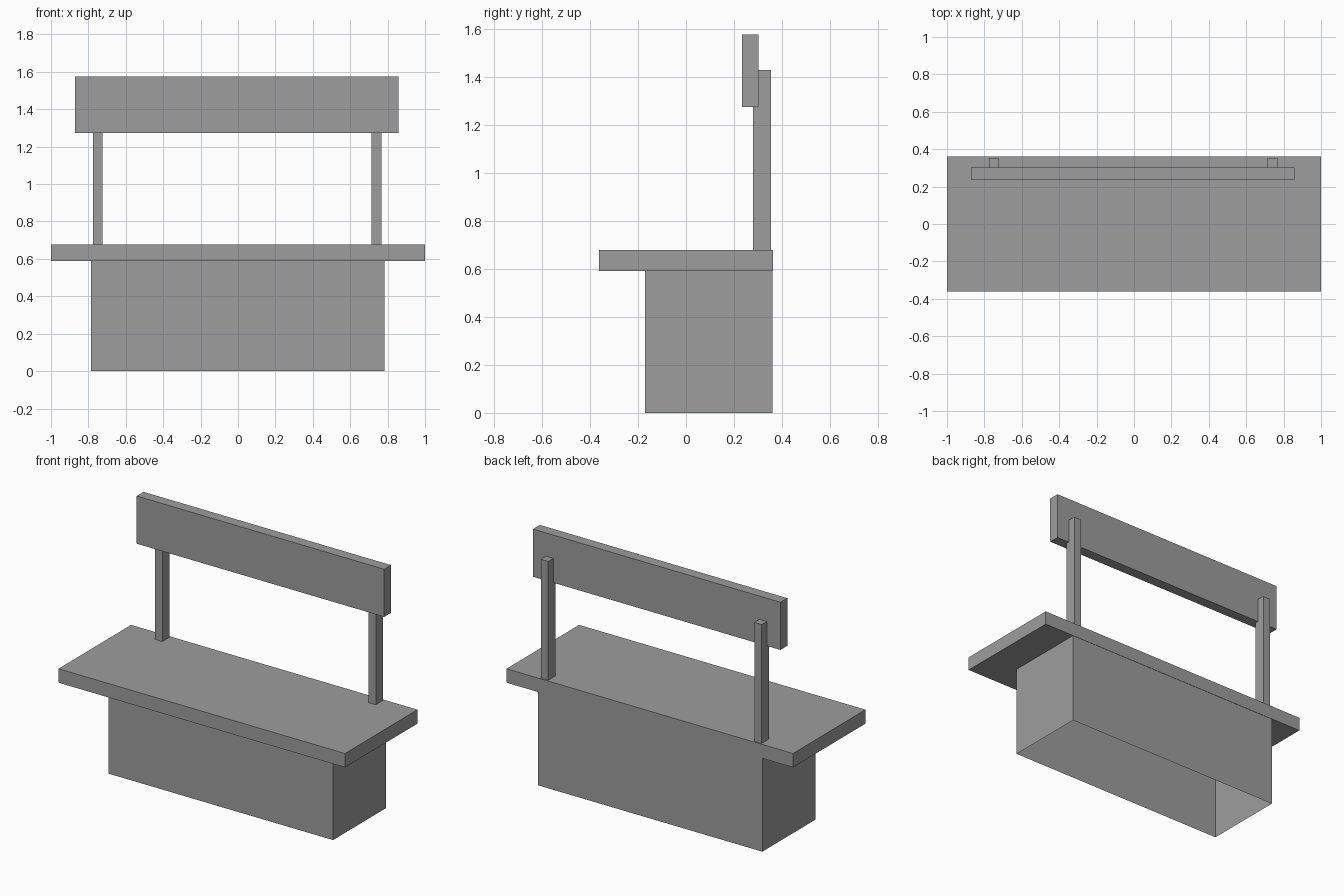
import bpy
import bmesh
from mathutils import Vector

default_cube = bpy.data.objects.get("Cube")
if default_cube:
    bpy.data.objects.remove(default_cube, do_unlink=True)

# Single plain grey for the whole stand
grey = bpy.data.materials.new("plain_grey")
grey.use_nodes = True
colour = (0.34, 0.34, 0.34, 1)
grey.diffuse_color = colour
for node in grey.node_tree.nodes:
    if node.type == 'BSDF_PRINCIPLED':
        node.inputs["Base Color"].default_value = colour


def box(name, low, high, open_faces=()):
    """Box between two corners; faces pointing along open_faces are left out."""
    low, high = Vector(low), Vector(high)
    centre, size = (low + high) / 2, high - low
    bm = bmesh.new()
    bmesh.ops.create_cube(bm, size=1)
    bmesh.ops.scale(bm, vec=size, verts=bm.verts)
    bm.normal_update()
    removed = [f for f in bm.faces
               if any(f.normal.dot(Vector(d)) > 0.9 for d in open_faces)]
    bmesh.ops.delete(bm, geom=removed, context='FACES')
    mesh = bpy.data.meshes.new(name)
    bm.to_mesh(mesh)
    bm.free()
    mesh.materials.append(grey)
    obj = bpy.data.objects.new(name, mesh)
    obj.location = centre
    bpy.context.collection.objects.link(obj)
    return obj


counter_bottom, counter_top = 0.59, 0.678

# Hollow base, open underneath and closed above by the counter
box("base", (-0.785, -0.17, 0), (0.783, 0.36, counter_bottom),
    open_faces=[(0, 0, -1), (0, 0, 1)])

# Counter slab, flush with the base at the back
box("counter", (-1, -0.362, counter_bottom), (1, 0.362, counter_top))

# Two posts that run up into the back of the sign board
for name, x in (("right_post", -0.75), ("left_post", 0.741)):
    box(name, (x - 0.026, 0.28, counter_top), (x + 0.026, 0.353, 1.428))

# Sign board
box("sign_board", (-0.871, 0.234, 1.274), (0.857, 0.302, 1.575))
